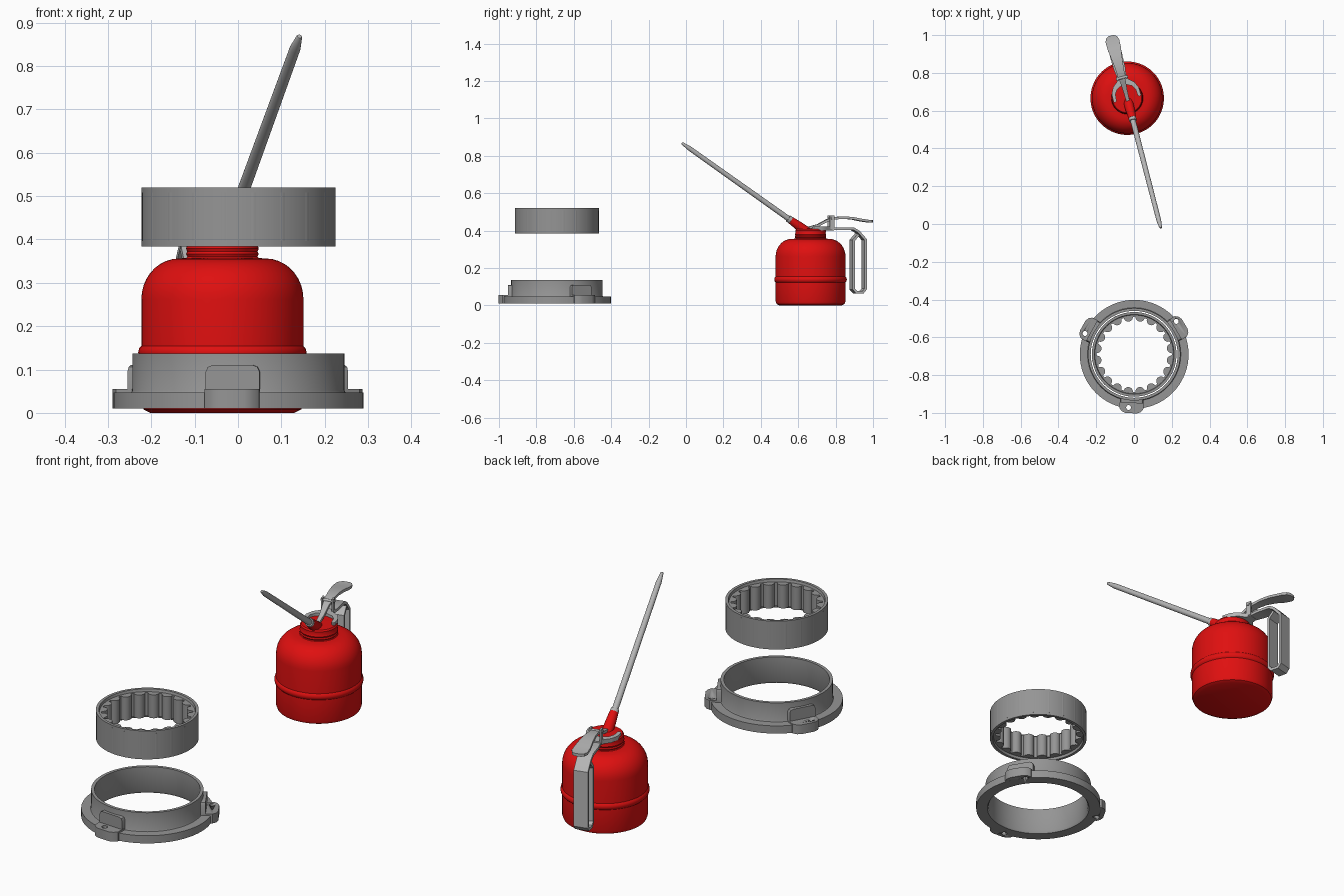
import bpy, bmesh, math
from math import sin, cos, pi, radians
from mathutils import Matrix, Vector

if "Cube" in bpy.data.objects:
    bpy.data.objects.remove(bpy.data.objects["Cube"])


def material(name, rgb):
    m = bpy.data.materials.new(name)
    m.diffuse_color = (*rgb, 1)
    m.use_nodes = True
    m.node_tree.nodes["Principled BSDF"].inputs["Base Color"].default_value = m.diffuse_color
    return m


RED = material("red_paint", (0.74, 0.005, 0.005))
GREY = material("ring_grey", (0.30, 0.30, 0.30))
STEEL = material("light_steel", (0.46, 0.46, 0.46))


def finish(name, bm, mat, matrix=Matrix(), angle=35):
    bmesh.ops.recalc_face_normals(bm, faces=bm.faces)
    me = bpy.data.meshes.new(name)
    bm.to_mesh(me)
    bm.free()
    me.transform(matrix)
    me.materials.append(mat)
    ob = bpy.data.objects.new(name, me)
    bpy.context.collection.objects.link(ob)
    bpy.ops.object.select_all(action='DESELECT')
    ob.select_set(True)
    bpy.context.view_layer.objects.active = ob
    bpy.ops.object.shade_smooth_by_angle(angle=radians(angle))
    return ob


def lathe(name, profile, mat, matrix=Matrix(), segs=64, closed=False):
    """Revolve (radius, z) points; closed joins the last point to the first."""
    bm = bmesh.new()
    rings = []
    for r, z in profile:
        if r < 1e-6:
            rings.append([bm.verts.new((0, 0, z))] * segs)
        else:
            rings.append([bm.verts.new((r * cos(2 * pi * i / segs), r * sin(2 * pi * i / segs), z))
                          for i in range(segs)])
    pairs = list(zip(rings, rings[1:])) + ([(rings[-1], rings[0])] if closed else [])
    for a, b in pairs:
        for i in range(segs):
            j = (i + 1) % segs
            quad = list(dict.fromkeys((a[i], a[j], b[j], b[i])))
            if len(quad) > 2:
                bm.faces.new(quad)
    return finish(name, bm, mat, matrix)


def prism(name, outline, z0, z1, mat, matrix=Matrix()):
    bm = bmesh.new()
    lo = [bm.verts.new((x, y, z0)) for x, y in outline]
    hi = [bm.verts.new((x, y, z1)) for x, y in outline]
    bm.faces.new(lo)
    bm.faces.new(hi)
    for i in range(len(lo)):
        j = (i + 1) % len(lo)
        bm.faces.new((lo[i], lo[j], hi[j], hi[i]))
    return finish(name, bm, mat, matrix)


def ribbon(name, path, thick, mat, matrix):
    """Flat strap along (y, z, half_width) points."""
    bm = bmesh.new()
    pts = [Vector((p[0], p[1])) for p in path]
    sections = []
    for i, p in enumerate(pts):
        d0 = (p - pts[i - 1]).normalized() if i else (pts[1] - p).normalized()
        d1 = (pts[i + 1] - p).normalized() if i < len(pts) - 1 else d0
        t = (d0 + d1).normalized()
        n = Vector((-t.y, t.x)) * (thick / 2 / max(t.dot(d0), 0.5))
        w = path[i][2]
        sections.append([bm.verts.new((x, q.x, q.y)) for x, q in
                         ((-w, p - n), (w, p - n), (w, p + n), (-w, p + n))])
    for a, b in zip(sections, sections[1:]):
        for k in range(4):
            m = (k + 1) % 4
            bm.faces.new((a[k], a[m], b[m], b[k]))
    bm.faces.new(sections[0])
    bm.faces.new(sections[-1])
    return finish(name, bm, mat, matrix)


# ---- Oil can (local frame: spout to -y, handle to +y) ----
CAN = Matrix.Translation((-0.036, 0.666, 0)) @ Matrix.Rotation(radians(14.5), 4, 'Z')

shoulder = [(0.100 + 0.087 * cos(a), 0.262 + 0.094 * sin(a))
            for a in [radians(k * 10) for k in range(10)]]
body = [(0, 0), (0.166, 0), (0.182, 0.008), (0.187, 0.022), (0.187, 0.124),
        (0.192, 0.129), (0.1945, 0.139), (0.192, 0.149), (0.187, 0.154)] + shoulder
body += [(0.084, 0.357), (0.081, 0.360), (0.084, 0.366), (0.081, 0.372), (0.084, 0.379),
         (0.081, 0.386), (0.082, 0.402), (0.077, 0.409), (0, 0.411)]
lathe("can_body", body, RED, CAN)

# Spout pieces share one tilted axis
start, tip = Vector((0, -0.04, 0.408)), Vector((0, -0.71, 0.868))
axis = tip - start
L = axis.length
SPOUT = CAN @ Matrix.Translation(start) @ axis.to_track_quat('Z', 'Y').to_matrix().to_4x4()
lathe("spout_socket", [(0, -0.03), (0.026, -0.03), (0.024, 0.03), (0.020, 0.085), (0, 0.085)],
      RED, SPOUT, 24)
lathe("spout_collar", [(0, 0.082), (0.019, 0.082), (0.020, 0.09), (0.019, 0.102), (0, 0.102)],
      STEEL, SPOUT, 24)
lathe("spout_tube", [(0, 0.09), (0.0145, 0.09), (0.0125, L - 0.05), (0.007, L - 0.004),
                     (0.005, L), (0, L)], STEEL, SPOUT, 24)

# Handle loop bent from one strap
ribbon("handle_strap", [(0.09, 0.409, 0.02), (0.16, 0.410, 0.031), (0.232, 0.409, 0.033),
                        (0.258, 0.394, 0.033), (0.296, 0.352, 0.033), (0.296, 0.088, 0.033),
                        (0.282, 0.071, 0.033), (0.246, 0.071, 0.033), (0.230, 0.088, 0.033),
                        (0.230, 0.348, 0.033), (0.258, 0.380, 0.033)], 0.013, STEEL, CAN)

# Fork gripping the neck
half = [(0.020, 0.125), (0.030, 0.098), (0.058, 0.075), (0.074, 0.040), (0.075, 0.0),
        (0.068, -0.008), (0.058, 0.0), (0.055, 0.035), (0.040, 0.058), (0.012, 0.072)]
prism("neck_fork", half + [(-x, y) for x, y in reversed(half)], 0.402, 0.422, STEEL, CAN)

# Pivot cheeks and pin
for s in (-1, 1):
    x = s * 0.024
    prism("pivot_cheek", [(x - 0.004, 0.100), (x + 0.004, 0.100), (x + 0.004, 0.124),
                          (x - 0.004, 0.124)], 0.408, 0.480, STEEL, CAN)
lathe("pivot_pin", [(0, -0.032), (0.007, -0.032), (0.007, 0.032), (0, 0.032)], STEEL,
      CAN @ Matrix.Translation((0, 0.112, 0.467)) @ Matrix.Rotation(pi / 2, 4, 'Y'), 16)

# Thumb lever
ribbon("thumb_lever", [(-0.015, 0.414, 0.009), (0.04, 0.428, 0.011), (0.09, 0.454, 0.015),
                       (0.13, 0.466, 0.020), (0.18, 0.470, 0.024), (0.23, 0.466, 0.030),
                       (0.275, 0.457, 0.036), (0.315, 0.451, 0.037), (0.333, 0.450, 0.029),
                       (0.342, 0.450, 0.014)], 0.013, STEEL, CAN)

# ---- Bearing ring floating above the flange ----
CX, CY = 0.001, -0.690
RINGS = Matrix.Translation((CX, CY, 0))
lathe("bearing_shell", [(0.224, 0.384), (0.224, 0.520), (0.211, 0.520), (0.208, 0.508),
                        (0.199, 0.508), (0.199, 0.396), (0.208, 0.396), (0.211, 0.384)],
      GREY, RINGS, 72, True)
N = 20
for i in range(N):
    a = 2 * pi * (i + 0.5) / N
    lathe("bearing_roller", [(0, 0.396), (0.0245, 0.396), (0.0245, 0.508), (0, 0.508)], GREY,
          RINGS @ Matrix.Translation((0.2 * cos(a), 0.2 * sin(a), 0)), 20)

# ---- Flanged housing with three lugs ----
drilled = [lathe("flange_housing", [(0.236, 0.010), (0.288, 0.010), (0.288, 0.047), (0.247, 0.047),
                                    (0.2445, 0.052), (0.2445, 0.137), (0.230, 0.137),
                                    (0.230, 0.020)], GREY, RINGS, 72, True)]
holes = []
for lug, hole in ((31, 38), (151, 157), (267, 264)):
    # local x = tangent, y = outward
    M = RINGS @ Matrix.Rotation(radians(lug - 90), 4, 'Z')
    drilled.append(prism("lug_tab", [(-0.063, 0.245), (0.063, 0.245), (0.063, 0.288), (0.050, 0.304),
                                     (0.030, 0.312), (-0.030, 0.312), (-0.050, 0.304),
                                     (-0.063, 0.288)], 0.0101, 0.055, GREY, M))
    # raised block, drawn in tangent/height and extruded outward
    up = M @ Matrix.Rotation(pi / 2, 4, 'X')
    prism("lug_block", [(-0.062, 0.03), (0.062, 0.03), (0.062, 0.095), (0.057, 0.106), (0.047, 0.110),
                        (-0.047, 0.110), (-0.057, 0.106), (-0.062, 0.095)], -0.258, -0.234, GREY, up)
    h = radians(hole)
    holes.append(lathe("hole_cutter", [(0, -0.02), (0.013, -0.02), (0.013, 0.2), (0, 0.2)], GREY,
                       RINGS @ Matrix.Translation((0.283 * cos(h), 0.283 * sin(h), 0)), 24))

# Drill the screw holes through flange and tabs
for ob in drilled:
    bpy.context.view_layer.objects.active = ob
    for c in holes:
        c.hide_render = True
        mod = ob.modifiers.new("screw_hole", 'BOOLEAN')
        mod.operation, mod.object, mod.solver = 'DIFFERENCE', c, 'EXACT'
        bpy.ops.object.modifier_apply(modifier=mod.name)
for c in holes:
    bpy.data.objects.remove(c)
